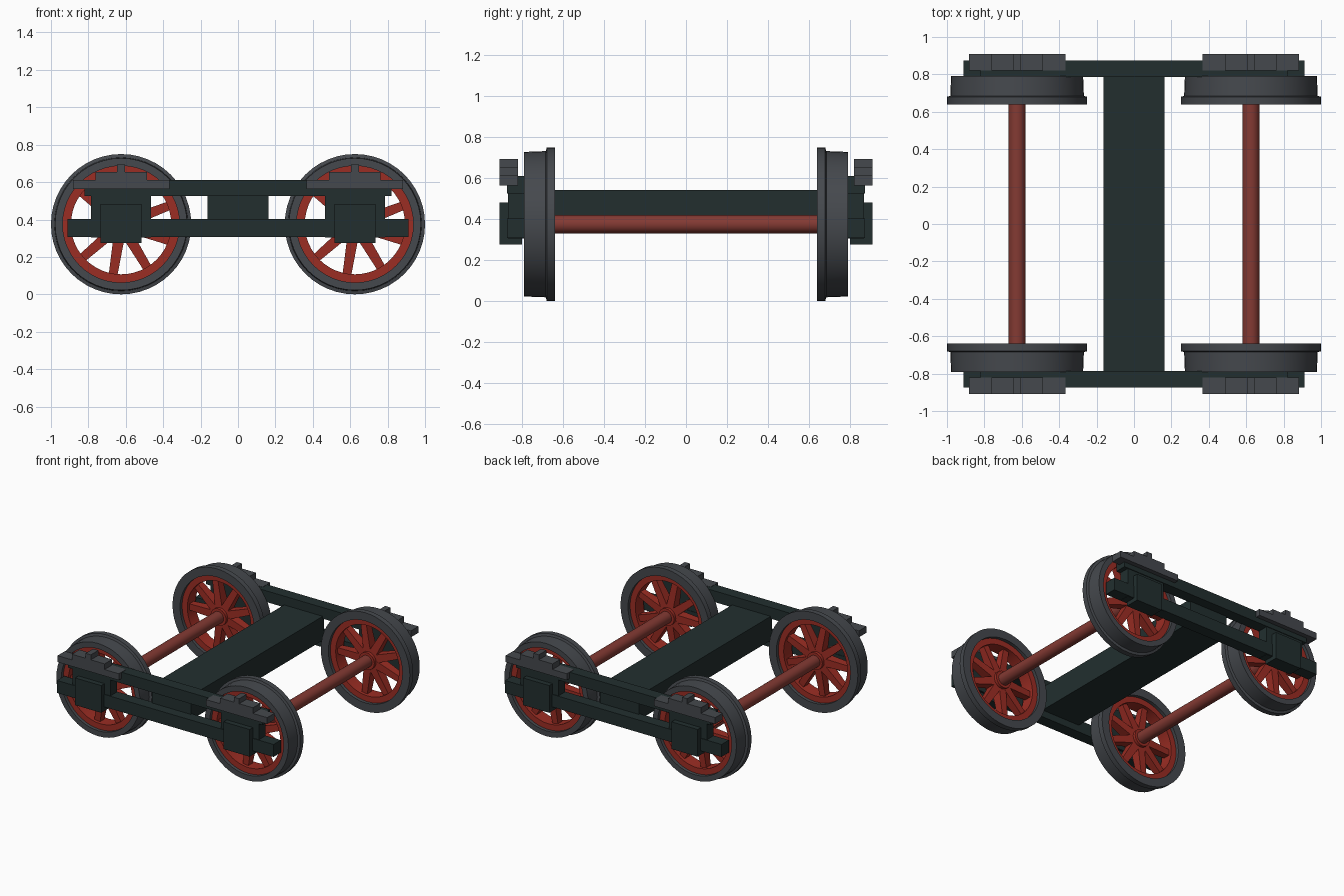
import bpy, bmesh, math
from mathutils import Matrix

if "Cube" in bpy.data.objects:
    bpy.data.objects.remove(bpy.data.objects["Cube"])


def material(name, rgb):
    m = bpy.data.materials.new(name)
    m.diffuse_color = (*rgb, 1)
    m.use_nodes = True
    m.node_tree.nodes["Principled BSDF"].inputs["Base Color"].default_value = m.diffuse_color
    return m


GREY = material("steel grey", (0.060, 0.066, 0.075))
GREEN = material("dark green", (0.016, 0.028, 0.028))
RED = material("wheel red", (0.33, 0.026, 0.017))
AXLE = material("axle red", (0.23, 0.042, 0.033))

WX, WZ = 0.625, 0.375   # wheel centre
SPOKES = 9


def finish(name, bm, mat, smooth=False):
    bmesh.ops.recalc_face_normals(bm, faces=bm.faces)
    me = bpy.data.meshes.new(name)
    bm.to_mesh(me)
    bm.free()
    me.materials.append(mat)
    ob = bpy.data.objects.new(name, me)
    bpy.context.collection.objects.link(ob)
    if smooth:
        bpy.ops.object.select_all(action='DESELECT')
        ob.select_set(True)
        bpy.context.view_layer.objects.active = ob
        bpy.ops.object.shade_smooth_by_angle(angle=math.radians(30))
    return ob


def box(name, x, y, z, mat):
    bm = bmesh.new()
    bmesh.ops.create_cube(bm, size=1)
    for v in bm.verts:
        v.co = [r[0] if c < 0 else r[1] for c, r in zip(v.co, (x, y, z))]
    return finish(name, bm, mat)


def lathe(name, profile, mat, cx, sy, closed=True, n=48):
    """Revolve a (radius, y) profile about the axle line."""
    bm = bmesh.new()
    rings = []
    for i in range(n):
        a = 2 * math.pi * i / n
        rings.append([bm.verts.new((cx + r * math.cos(a), sy * y, WZ + r * math.sin(a)))
                      for r, y in profile])
    k = len(profile)
    for i in range(n):
        p, q = rings[i], rings[(i + 1) % n]
        for j in range(k if closed else k - 1):
            bm.faces.new((p[j], p[(j + 1) % k], q[(j + 1) % k], q[j]))
    if not closed:
        bm.faces.new([r[0] for r in rings])
        bm.faces.new([r[-1] for r in rings])
    return finish(name, bm, mat, True)


def spokes(name, cx, sy):
    bm = bmesh.new()
    for i in range(SPOKES):
        a = math.radians(261 + i * 360 / SPOKES)
        made = bmesh.ops.create_cube(bm, size=1)["verts"]
        for v in made:
            outer = v.co.x > 0
            half = 0.023 if outer else 0.031
            v.co = (0.285 if outer else 0.03,
                    0.715 + v.co.y * (0.05 if outer else 0.08),
                    math.copysign(half, v.co.z))
        bmesh.ops.transform(bm, matrix=Matrix.Rotation(-a, 4, 'Y'), verts=made)
        for v in made:
            v.co = (v.co.x + cx, v.co.y * sy, v.co.z + WZ)
    finish(name, bm, RED)


for cx, end in ((-WX, "left"), (WX, "right")):
    # axle between the wheels
    lathe(f"axle_{end}", [(0.045, -0.80), (0.045, 0.80)], AXLE, cx, 1, False, 24)
    for sy, side in ((-1, "front"), (1, "back")):
        tag = f"{end}_{side}"

        # flanged tyre, red rim, hub and spokes
        lathe(f"tyre_{tag}", [(0.312, 0.64), (0.375, 0.64), (0.375, 0.68),
                              (0.357, 0.685), (0.353, 0.79), (0.312, 0.79)], GREY, cx, sy)
        lathe(f"rim_{tag}", [(0.268, 0.665), (0.314, 0.665),
                             (0.314, 0.765), (0.268, 0.765)], RED, cx, sy)
        lathe(f"hub_{tag}", [(0.065, 0.655), (0.065, 0.785)], RED, cx, sy, False, 24)
        spokes(f"spokes_{tag}", cx, sy)

        def part(name, hw, y0, y1, z):
            box(f"{name}_{tag}", (cx - hw, cx + hw), sorted((sy * y0, sy * y1)), z, 
                GREY if name.startswith("spring") else GREEN)

        # axle guard and axle box
        part("axle_guard", 0.16, 0.79, 0.87, (0.305, 0.53))
        part("axle_box", 0.11, 0.80, 0.91, (0.275, 0.482))
        # stepped leaf spring
        part("spring_base", 0.258, 0.82, 0.91, (0.563, 0.612))
        part("spring_leaf", 0.138, 0.82, 0.91, (0.612, 0.655))
        part("spring_buckle", 0.022, 0.82, 0.91, (0.655, 0.693))

# side frame bars
for sy, side in ((-1, "front"), (1, "back")):
    y = sorted((sy * 0.787, sy * 0.875))
    box(f"top_bar_{side}", (-0.82, 0.82), y, (0.525, 0.61), GREEN)
    box(f"bottom_bar_{side}", (-0.912, 0.912), y, (0.307, 0.402), GREEN)

# cross beam joining the side frames
box("cross_beam", (-0.163, 0.163), (-0.80, 0.80), (0.36, 0.543), GREEN)
